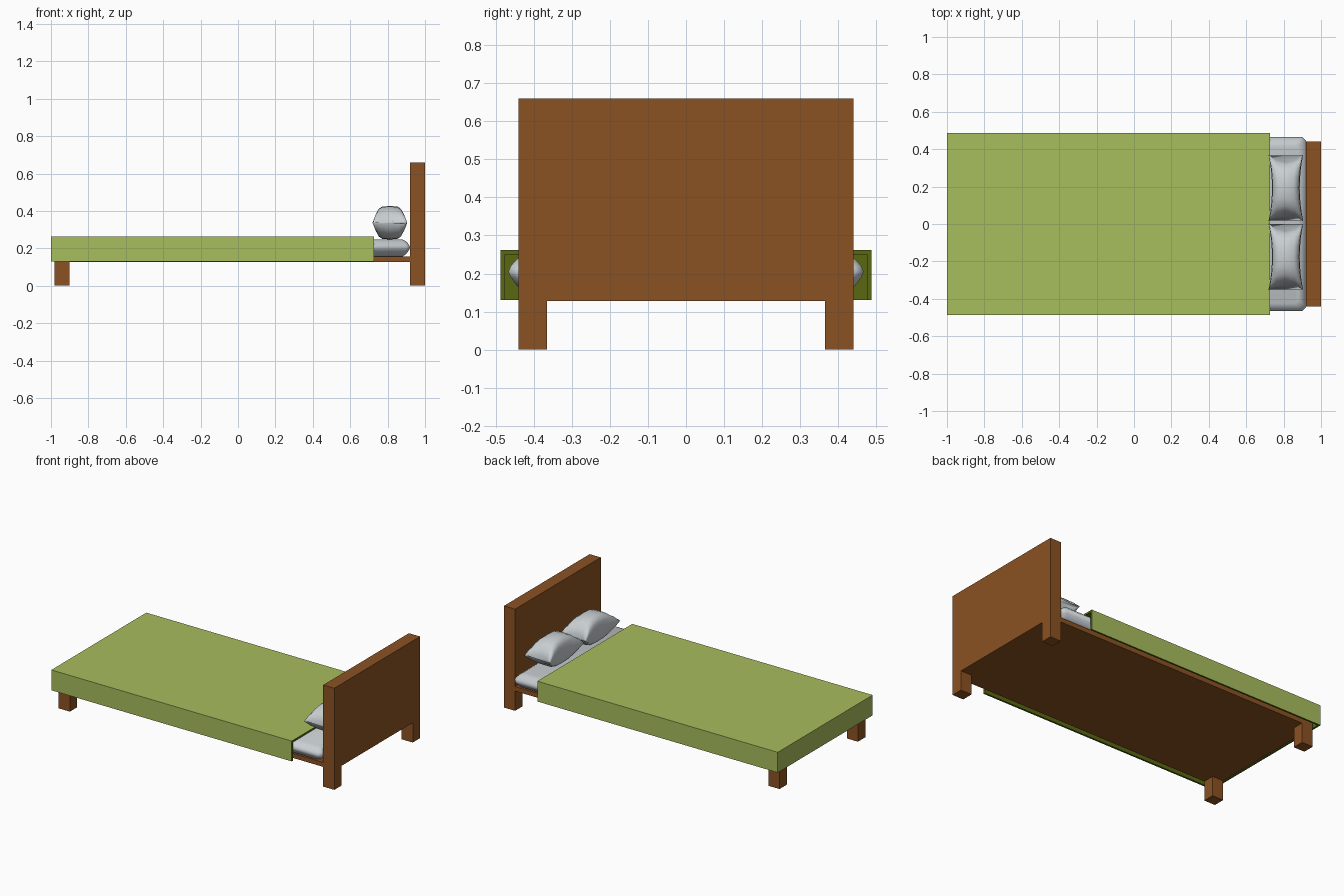
import bpy, bmesh, math

if "Cube" in bpy.data.objects:
    bpy.data.objects.remove(bpy.data.objects["Cube"])


def mat(name, rgb):
    m = bpy.data.materials.new(name)
    m.diffuse_color = (*rgb, 1)
    m.use_nodes = True
    m.node_tree.nodes["Principled BSDF"].inputs["Base Color"].default_value = m.diffuse_color
    return m


WOOD = mat("brown wood", (0.26, 0.085, 0.017))
GREEN = mat("lime blanket", (0.39, 0.51, 0.11))
LINING = mat("dark olive lining", (0.10, 0.14, 0.006))
LINEN = mat("pale grey linen", (0.58, 0.62, 0.64))


def finish(name, bm, mats, smooth=False):
    bmesh.ops.recalc_face_normals(bm, faces=bm.faces)
    me = bpy.data.meshes.new(name)
    bm.to_mesh(me)
    bm.free()
    for m in mats:
        me.materials.append(m)
    for p in me.polygons:
        p.use_smooth = smooth
    ob = bpy.data.objects.new(name, me)
    bpy.context.collection.objects.link(ob)
    return ob


def box_bm(lo, hi):
    bm = bmesh.new()
    bmesh.ops.create_cube(bm, size=1)
    for v in bm.verts:
        v.co = [(a + b) / 2 + c * (b - a) for a, b, c in zip(lo, hi, v.co)]
    return bm


def box(name, lo, hi, m=WOOD):
    return finish(name, box_bm(lo, hi), [m])


def loft(name, rings):
    # skin a row of closed rings and cap both ends
    bm = bmesh.new()
    vs = [[bm.verts.new(p) for p in r] for r in rings]
    n = len(vs[0])
    for a, b in zip(vs, vs[1:]):
        for i in range(n):
            j = (i + 1) % n
            bm.faces.new((a[i], a[j], b[j], b[i]))
    bm.faces.new(vs[0])
    bm.faces.new(vs[-1])
    return finish(name, bm, [LINEN], True)


# wooden frame
box("headboard", (0.92, -0.44, 0.128), (1.0, 0.44, 0.66))
box("bed_base", (-0.98, -0.44, 0.128), (0.92, 0.44, 0.157))
for side, s in (("front", -1), ("back", 1)):
    y0, y1 = sorted((s * 0.365, s * 0.44))
    box(side + "_head_leg", (0.92, y0, 0), (1.0, y1, 0.128))
    box(side + "_foot_leg", (-0.98, y0, 0), (-0.90, y1, 0.128))

# mattress: stacked outlines bulging at mid height
rings = []
for z, inset in ((0.157, 0.04), (0.168, 0.022), (0.19, 0.006), (0.205, 0),
                 (0.22, 0.006), (0.238, 0.022), (0.247, 0.04)):
    x0, x1, y = -0.97 + inset, 0.92 - inset, 0.466 - inset
    c = 0.02
    rings.append([(x0 + c, -y, z), (x1 - c, -y, z), (x1, -y + c, z), (x1, y - c, z),
                  (x1 - c, y, z), (x0 + c, y, z), (x0, y - c, z), (x0, -y + c, z)])
loft("mattress", rings)

# blanket: shell open below and at the head end
bm = box_bm((-1.0, -0.487, 0.13), (0.727, 0.487, 0.262))
bm.normal_update()
bmesh.ops.delete(bm, geom=[f for f in bm.faces if f.normal.z < -0.5 or f.normal.x > 0.5],
                 context='FACES')
# make sure the outside faces outward before thickening
if max(bm.faces, key=lambda f: f.calc_center_median().z).normal.z < 0:
    bmesh.ops.reverse_faces(bm, faces=bm.faces)
me = bpy.data.meshes.new("blanket")
bm.to_mesh(me)
bm.free()
me.materials.append(GREEN)
me.materials.append(LINING)
blanket = bpy.data.objects.new("blanket", me)
bpy.context.collection.objects.link(blanket)
sol = blanket.modifiers.new("thickness", 'SOLIDIFY')
sol.thickness = 0.012
sol.offset = -1
sol.use_even_offset = True
sol.material_offset = 1
sol.material_offset_rim = 1


# pillows: fat rounded middle, pinched to four corners
def pillow(name, cy):
    rings = []
    for v in (-1, -0.85, -0.62, -0.32, 0, 0.32, 0.62, 0.85, 1):
        a = 0.074 + 0.019 * v * v
        h = 0.006 + 0.084 * (1 - abs(v) ** 2.6) ** 0.8
        ring = []
        for k in range(16):
            t = math.tau * k / 16
            c, s = math.cos(t), math.sin(t)
            u = math.copysign(abs(c) ** 0.6, c)
            w = math.copysign(abs(s) ** 0.6, s)
            y = cy + 0.178 * v - 0.04 * v * abs(v) * (1 - u * u)
            ring.append((0.812 + a * u, y, 0.337 + h * w))
        rings.append(ring)
    loft(name, rings)


pillow("back_pillow", 0.193)
pillow("front_pillow", -0.175)
